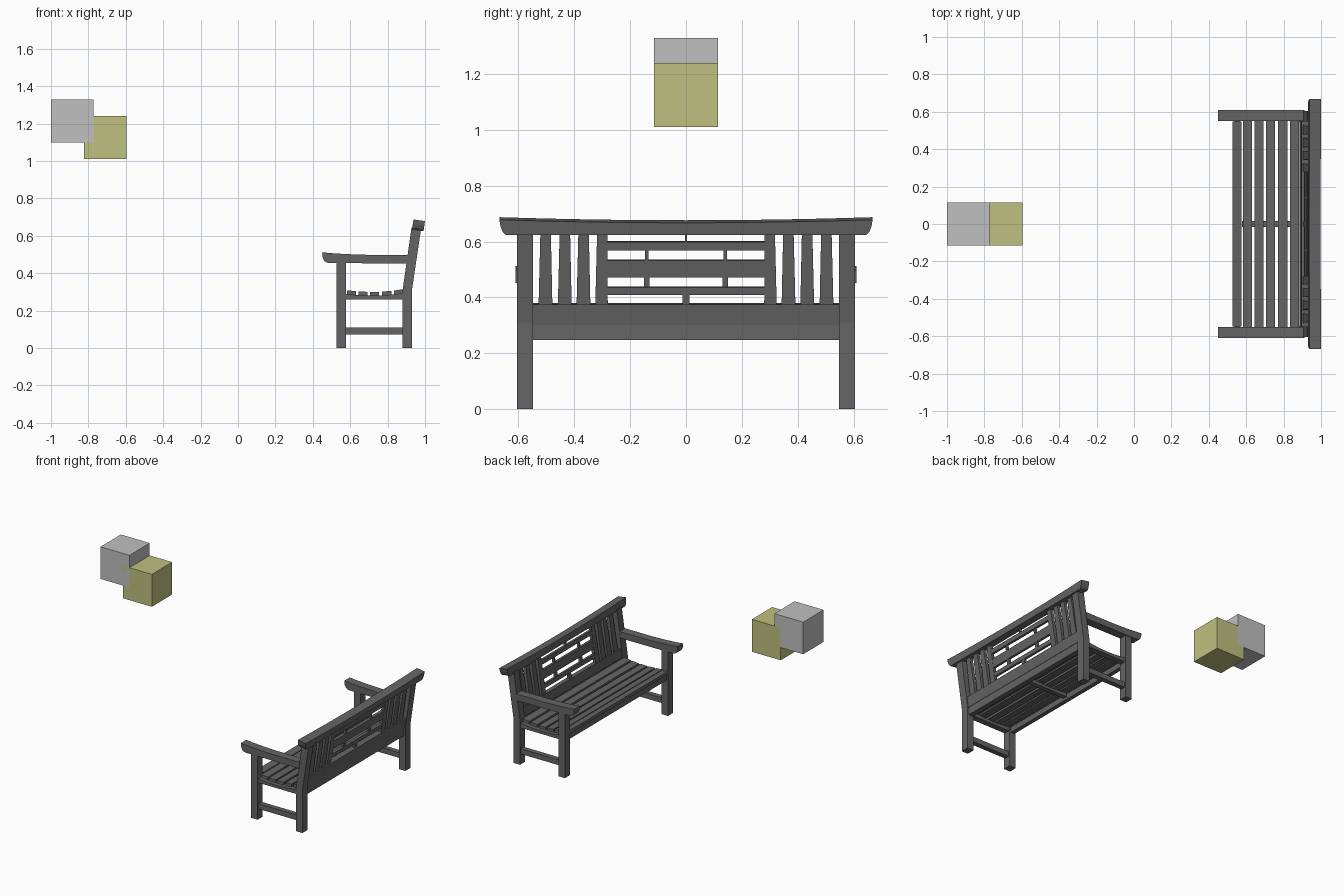
import bpy, bmesh, math
from mathutils import Matrix, Vector

if "Cube" in bpy.data.objects:
    bpy.data.objects.remove(bpy.data.objects["Cube"], do_unlink=True)


def material(name, r, g, b):
    m = bpy.data.materials.new(name)
    m.use_nodes = True
    m.diffuse_color = (r, g, b, 1)
    m.node_tree.nodes["Principled BSDF"].inputs["Base Color"].default_value = (r, g, b, 1)
    return m


WOOD = material("dark grey wood", 0.13, 0.13, 0.13)
GREY = material("light grey", 0.527, 0.527, 0.527)
YELLOW = material("pale yellow", 0.527, 0.527, 0.216)

# Backrest parts are drawn upright and leaned about the seat's rear edge
PIVOT = Vector((0.905, 0, 0.31))
LEAN = math.atan(0.15)
LEAN_MATRIX = (Matrix.Translation(PIVOT) @ Matrix.Rotation(LEAN, 4, 'Y')
               @ Matrix.Translation(-PIVOT))


def prism(name, profile, axis, lo, hi, mat=WOOD, lean=False):
    """Extrude a profile along an axis: (x, z) along y, or (y, z) along x."""
    bm = bmesh.new()
    ends = []
    for d in (lo, hi):
        ends.append([bm.verts.new((a, d, b) if axis == 'y' else (d, a, b))
                     for a, b in profile])
    bm.faces.new(ends[0])
    bm.faces.new(ends[1][::-1])
    n = len(profile)
    for i in range(n):
        j = (i + 1) % n
        bm.faces.new((ends[0][j], ends[0][i], ends[1][i], ends[1][j]))
    if lean:
        bm.transform(LEAN_MATRIX)
    bmesh.ops.recalc_face_normals(bm, faces=bm.faces)
    mesh = bpy.data.meshes.new(name)
    bm.to_mesh(mesh)
    bm.free()
    mesh.materials.append(mat)
    ob = bpy.data.objects.new(name, mesh)
    bpy.context.scene.collection.objects.link(ob)
    return ob


def box(name, x, y, z, mat=WOOD, lean=False):
    rect = [(x[0], z[0]), (x[1], z[0]), (x[1], z[1]), (x[0], z[1])]
    return prism(name, rect, 'y', y[0], y[1], mat, lean)


def up(z):
    """Distance along the leaning back that reaches height z."""
    return PIVOT.z + (z - PIVOT.z) / math.cos(LEAN)


def seat_height(x):
    return 0.289 + 0.5 * (x - 0.715) ** 2


# Floating cubes
box("grey_cube", (-1, -0.773), (-0.114, 0.114), (1.10, 1.328), GREY)
box("yellow_cube", (-0.823, -0.597), (-0.114, 0.114), (1.01, 1.24), YELLOW)

# End frames: legs, arms, seat rails, stretchers
back_leg = [(0.88, 0), (0.93, 0), (0.93, 0.31), (0.98, 0.645), (0.928, 0.645), (0.88, 0.31)]
arm = [(0.45, 0.512), (0.452, 0.485), (0.462, 0.464), (0.482, 0.454), (0.905, 0.452),
       (0.912, 0.498), (0.70, 0.498), (0.58, 0.502), (0.50, 0.507)]
steps = [0.577 + 0.304 * i / 8 for i in range(9)]
seat_rail = [(0.577, 0.26), (0.881, 0.26)] + [(x, seat_height(x) - 0.009) for x in steps[::-1]]
for side, s in (("left", 1), ("right", -1)):
    def span(a, b):
        return sorted((s * a, s * b))
    box("front_leg_" + side, (0.527, 0.577), span(0.55, 0.605), (0, 0.455))
    prism("back_leg_" + side, back_leg, 'y', *span(0.548, 0.605))
    prism("armrest_" + side, arm, 'y', *span(0.55, 0.61))
    prism("seat_rail_" + side, seat_rail, 'y', *span(0.555, 0.598))
    box("stretcher_" + side, (0.575, 0.882), span(0.56, 0.595), (0.073, 0.11))

# Seat bearer and aprons
prism("middle_bearer", seat_rail, 'y', -0.016, 0.016)
box("front_apron", (0.537, 0.567), (-0.552, 0.552), (0.25, 0.295))
box("back_apron", (0.885, 0.92), (-0.552, 0.552), (0.248, 0.32))

# Dished seat slats
for i, x in enumerate((0.551, 0.607, 0.668, 0.73, 0.796, 0.858)):
    half = 0.549 if i == 0 else 0.57
    top = [(x + d, seat_height(x + d) + 0.011) for d in (-0.025, 0.025)]
    low = [(a, b - 0.022) for a, b in top[::-1]]
    prism("seat_slat_%d" % (i + 1), top + low, 'y', -half, half)

# Back rails: lower rail and the dipped, flared top rail
box("back_lower_rail", (0.886, 0.924), (-0.552, 0.552), (0.305, up(0.377)), lean=True)
crest = []
for i in range(17):
    y = 0.668 - 1.336 * i / 16
    crest.append((y, up(0.673 + 0.011 * (y / 0.668) ** 2)))
flare = [(0.645, up(0.63)), (0.657, up(0.642)), (0.664, up(0.66))]
outline = flare + crest + [(-y, z) for y, z in flare[::-1]]
prism("back_top_rail", outline, 'x', 0.882, 0.944, lean=True)

# Tapered upright back slats
for s in (1, -1):
    for i, y in enumerate((0.503, 0.434, 0.367, 0.30)):
        inner = 0.02 if i == 3 else 0.025
        shape = [(s * (y - inner), up(0.36)), (s * (y + 0.025), up(0.36)),
                 (s * (y + 0.018), up(0.64)), (s * (y - 0.019), up(0.64))]
        prism("back_slat_%d_%s" % (i + 1, "left" if s > 0 else "right"),
              shape, 'x', 0.894, 0.916, lean=True)

# Lattice panel: horizontal bars and short spacers
for i, (lo, hi) in enumerate(((0.41, 0.438), (0.473, 0.534), (0.57, 0.60))):
    box("lattice_bar_%d" % (i + 1), (0.895, 0.915), (-0.285, 0.285), (up(lo), up(hi)), lean=True)
for ys, lo, hi, w in (((0,), 0.37, 0.415, 0.013), ((-0.14, 0.14), 0.435, 0.476, 0.01),
                      ((-0.14, 0.14), 0.53, 0.574, 0.006), ((0,), 0.597, 0.64, 0.004)):
    for y in ys:
        box("lattice_spacer", (0.896, 0.914), (y - w, y + w), (up(lo), up(hi)), lean=True)
